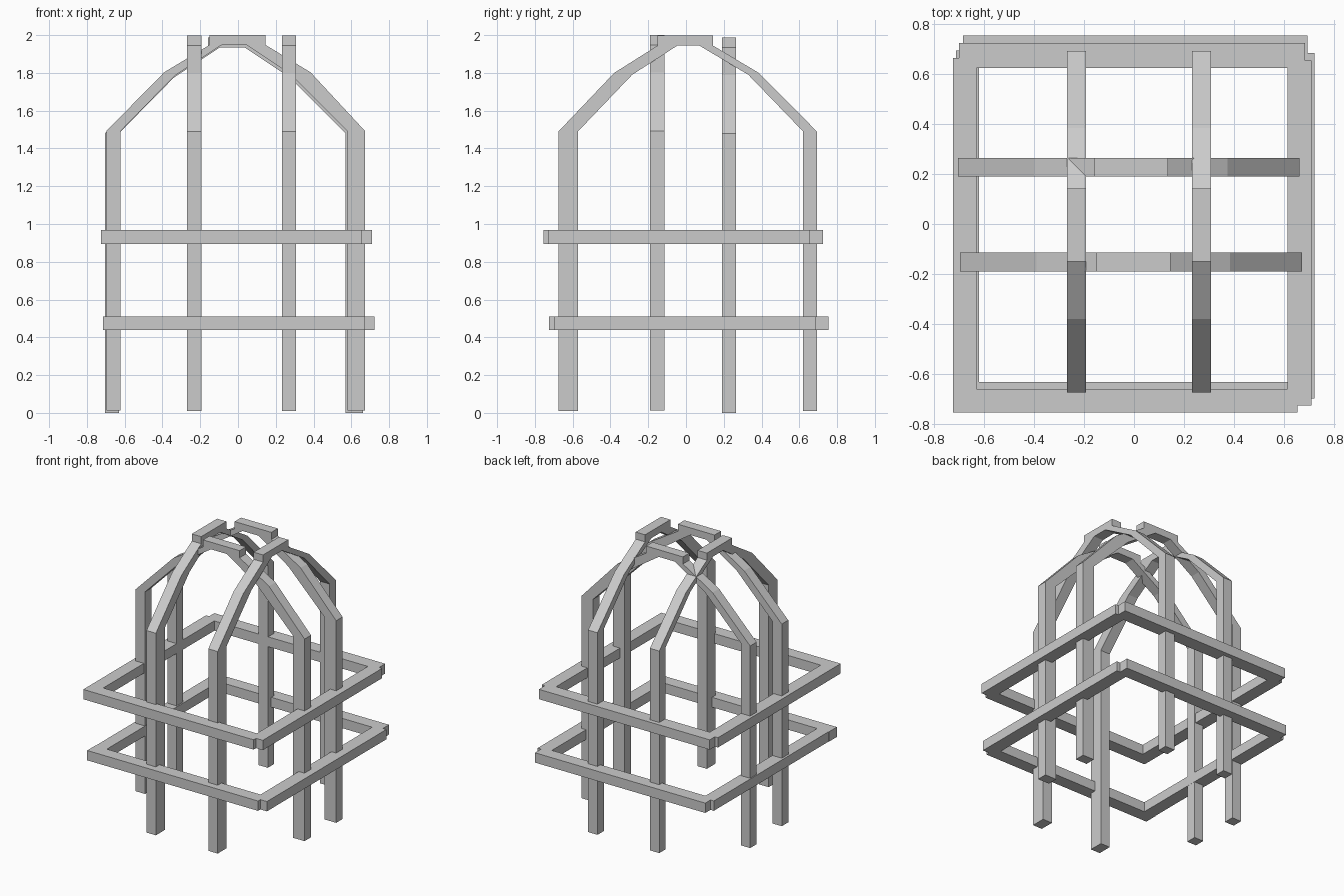
import bpy, bmesh
from mathutils import Vector

if "Cube" in bpy.data.objects:
    bpy.data.objects.remove(bpy.data.objects["Cube"])


def mesh_object(name, bm):
    bmesh.ops.recalc_face_normals(bm, faces=bm.faces)
    me = bpy.data.meshes.new(name)
    bm.to_mesh(me)
    bm.free()
    ob = bpy.data.objects.new(name, me)
    bpy.context.collection.objects.link(ob)
    return ob


def arch(name, profile, place, centre, width, shift, lift):
    """Extrude a (run, height) outline sideways by width."""
    bm = bmesh.new()
    verts = [bm.verts.new(place(a + shift, centre - width / 2, z + lift)) for a, z in profile]
    face = bm.faces.new(verts)
    ext = bmesh.ops.extrude_face_region(bm, geom=[face])
    move = Vector(place(0, width, 0))
    bmesh.ops.translate(bm, vec=move, verts=[g for g in ext["geom"] if isinstance(g, bmesh.types.BMVert)])
    mesh_object(name, bm)


def beam(name, x, y, z):
    bm = bmesh.new()
    bmesh.ops.create_cube(bm, size=1)
    for v in bm.verts:
        v.co = Vector([r[0] if c < 0 else r[1] for c, r in zip(v.co, (x, y, z))])
    mesh_object(name, bm)


# Arch outlines: outer edge left to right (with raised crown), then inner edge back
along_x = [(-0.70, 0), (-0.70, 1.48), (-0.395, 1.79), (-0.155, 1.935), (-0.155, 1.987),
           (0.142, 1.987), (0.142, 1.935), (0.38, 1.79), (0.668, 1.48), (0.668, 0),
           (0.575, 0), (0.575, 1.48), (0.28, 1.775), (0.04, 1.935),
           (-0.09, 1.935), (-0.335, 1.775), (-0.625, 1.48), (-0.625, 0)]
along_y = [(-0.675, 0), (-0.675, 1.48), (-0.38, 1.79), (-0.15, 1.935), (-0.15, 1.987),
           (0.142, 1.987), (0.142, 1.935), (0.385, 1.79), (0.693, 1.48), (0.693, 0),
           (0.62, 0), (0.62, 1.48), (0.33, 1.78), (0.07, 1.935),
           (-0.045, 1.935), (-0.285, 1.78), (-0.572, 1.48), (-0.572, 0)]

# Two arches spanning left to right, two spanning front to back
for name, c, shift, lift in (("front", -0.152, 0.004, 0.013), ("back", 0.227, -0.005, 0.0)):
    arch(name + "_arch", along_x, lambda a, w, z: (a, w, z), c, 0.075, shift, lift)
for name, c in (("left", -0.231), ("right", 0.27)):
    arch(name + "_arch", along_y, lambda a, w, z: (w, a, z), c, 0.076, 0, 0.01)

# Two square rings of slightly offset rails
rings = {
    "upper": ((0.895, 0.967), {
        "front": ((-0.725, 0.655), (-0.755, -0.66)),
        "back": ((-0.70, 0.685), (0.625, 0.725)),
        "left": ((-0.725, -0.63), (-0.72, 0.665)),
        "right": ((0.615, 0.71), (-0.727, 0.655))}),
    "lower": ((0.439, 0.511), {
        "front": ((-0.715, 0.67), (-0.725, -0.632)),
        "back": ((-0.685, 0.695), (0.66, 0.755)),
        "left": ((-0.712, -0.62), (-0.69, 0.695)),
        "right": ((0.625, 0.723), (-0.698, 0.685))}),
}
for level, (z, rails) in rings.items():
    for side, (x, y) in rails.items():
        beam(f"{level}_{side}_rail", x, y, z)
